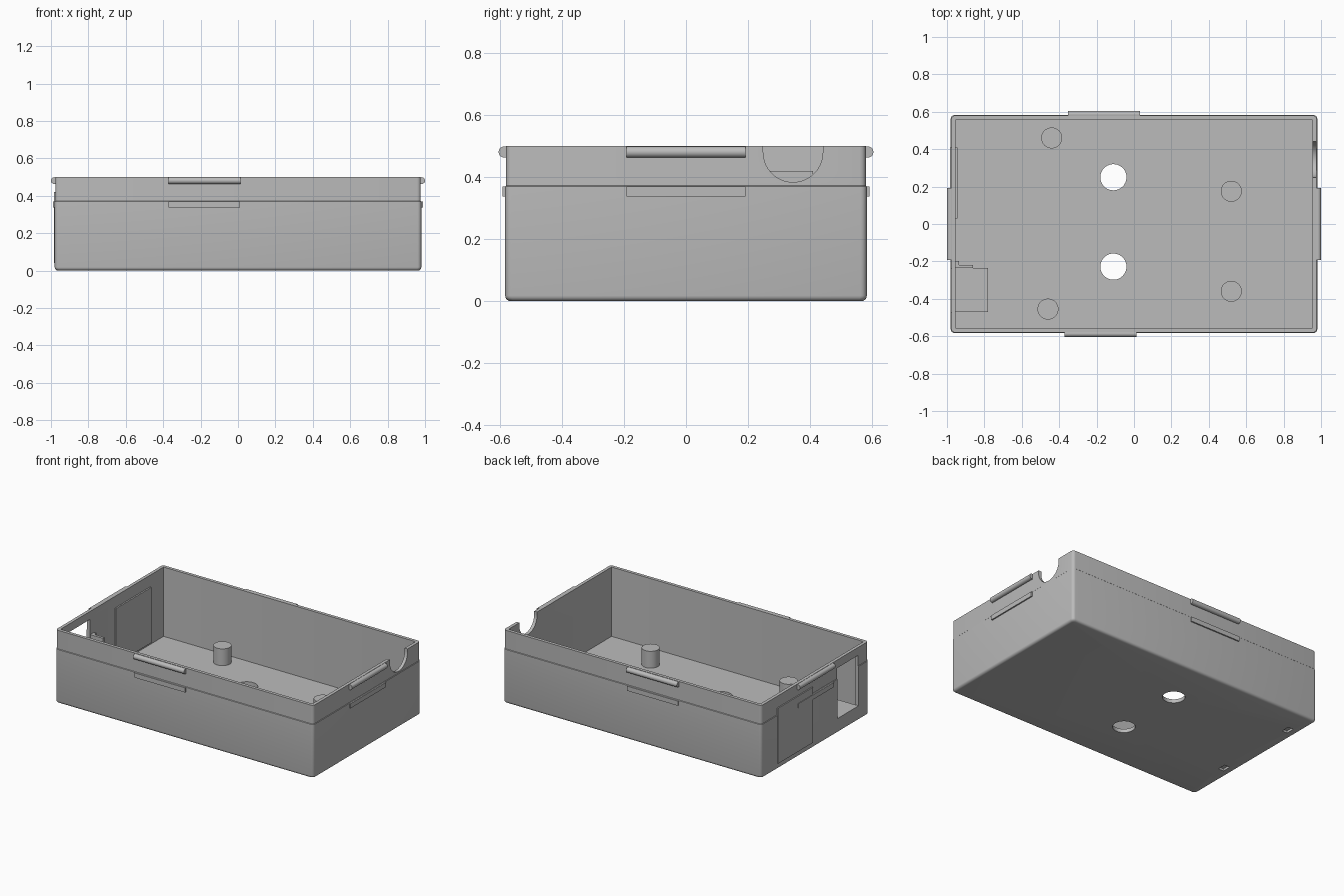
import bpy, bmesh, math
from mathutils import Matrix, Vector

old = bpy.data.objects.get("Cube")
if old:
    bpy.data.objects.remove(old, do_unlink=True)

grey = bpy.data.materials.new("plain grey plastic")
grey.use_nodes = True
COLOUR = (0.5, 0.5, 0.5, 1)
grey.diffuse_color = COLOUR
grey.node_tree.nodes["Principled BSDF"].inputs["Base Color"].default_value = COLOUR

HX, HY, TOP, WALL, FLOOR = 0.98, 0.583, 0.5, 0.025, 0.025


def make(name, bm):
    bmesh.ops.recalc_face_normals(bm, faces=bm.faces)
    mesh = bpy.data.meshes.new(name)
    bm.to_mesh(mesh)
    bm.free()
    mesh.materials.append(grey)
    obj = bpy.data.objects.new(name, mesh)
    bpy.context.collection.objects.link(obj)
    return obj


def box(name, x, y, z):
    """Block spanning the given x, y and z ranges."""
    bm = bmesh.new()
    size = [r[1] - r[0] for r in (x, y, z)]
    mid = [(r[0] + r[1]) / 2 for r in (x, y, z)]
    bmesh.ops.create_cube(bm, size=1, matrix=Matrix.Translation(mid) @ Matrix.Diagonal((*size, 1)))
    return make(name, bm)


def rod(name, centre, radius, length, axis="Z"):
    """Cylinder centred on a point along one axis."""
    turn = {"X": Matrix.Rotation(math.pi / 2, 4, "Y"),
            "Y": Matrix.Rotation(math.pi / 2, 4, "X"), "Z": Matrix()}[axis]
    bm = bmesh.new()
    bmesh.ops.create_cone(bm, cap_ends=True, segments=40, radius1=radius, radius2=radius,
                          depth=length, matrix=Matrix.Translation(centre) @ turn)
    return make(name, bm)


def smooth(obj):
    bpy.ops.object.select_all(action="DESELECT")
    obj.select_set(True)
    bpy.context.view_layer.objects.active = obj
    bpy.ops.object.shade_smooth_by_angle(angle=math.radians(35))


def ring(bm, inset, z, radius):
    """Rounded rectangle of vertices."""
    verts = []
    for quarter, (sx, sy) in enumerate([(1, 1), (-1, 1), (-1, -1), (1, -1)]):
        for step in range(5):
            a = (quarter + step / 4) * math.pi / 2
            verts.append(bm.verts.new((sx * (HX - inset - radius) + radius * math.cos(a),
                                       sy * (HY - inset - radius) + radius * math.sin(a), z)))
    return verts


# Tray shell: rounded bottom edge, slightly narrower upper rim, hollow inside
R = 0.018
levels = [(R * (1 - math.sin(t)), R * (1 - math.cos(t)), 0.02)
          for t in (i * math.pi / 8 for i in range(5))]
levels += [(0, 0.37, 0.02), (0.003, 0.373, 0.02), (0.003, TOP, 0.02),
           (WALL, TOP, 0.004), (WALL, FLOOR, 0.004)]
bm = bmesh.new()
rings = [ring(bm, *level) for level in levels]
for a, b in zip(rings, rings[1:]):
    for i in range(len(a)):
        j = (i + 1) % len(a)
        bm.faces.new((a[i], a[j], b[j], b[i]))
bm.faces.new(rings[0])
bm.faces.new(rings[-1])
tray = make("tray_shell", bm)

# Openings: floor holes, cable notch, socket window, blind slots underneath
cutters = [rod("cut_hole", (-0.11, y, 0), 0.07, 0.2) for y in (0.25, -0.228)]
cutters += [rod("cut_notch", (HX, 0.345, 0.48), 0.096, 0.2, "X"),
            box("cut_notch_top", (0.9, 1.1), (0.249, 0.441), (0.48, 0.6)),
            box("cut_window", (-1.1, -0.9), (-0.47, -0.24), (0.1, 0.445))]
cutters += [box("cut_slot", (-0.93, -0.89), (y - 0.03, y + 0.03), (-0.1, 0.015)) for y in (-0.22, 0.39)]
bpy.context.view_layer.objects.active = tray
for cutter in cutters:
    cutter.hide_render = True
    mod = tray.modifiers.new("opening", "BOOLEAN")
    mod.operation, mod.solver, mod.object = "DIFFERENCE", "EXACT", cutter
    bpy.ops.object.modifier_apply(modifier=mod.name)
for cutter in cutters:
    bpy.data.objects.remove(cutter, do_unlink=True)
smooth(tray)

# Support posts on the floor
for i, (x, y) in enumerate([(-0.44, 0.46), (-0.46, -0.455), (0.52, 0.175), (0.52, -0.36)]):
    smooth(rod(f"post_{i + 1}", (x, y, 0.08), 0.056, 0.12))

# Rounded snap bead and flat rib on every wall
for side, s, mid in (("front", -1, -0.18), ("back", 1, -0.16)):
    smooth(rod(f"{side}_snap_bead", (mid, s * (HY + 0.003), 0.481), 0.018, 0.385, "X"))
    box(f"{side}_rib", (mid - 0.192, mid + 0.192), sorted((s * (HY - 0.01), s * (HY + 0.009))), (0.338, 0.37))
for side, s in (("left", 1), ("right", -1)):
    smooth(rod(f"{side}_snap_bead", (s * (HX + 0.002), 0, 0.481), 0.018, 0.384, "Y"))
    box(f"{side}_rib", sorted((s * (HX - 0.01), s * (HX + 0.009))), (-0.192, 0.192), (0.338, 0.37))

# Thickened panel through the right wall
box("wall_panel", (-0.985, -0.945), (0.03, 0.41), (0.04, 0.42))

# Socket shelf behind the window, with its upright clip
box("socket_shelf", (-0.957, -0.78), (-0.47, -0.236), (0.02, 0.1))
box("clip_wall", (-0.957, -0.86), (-0.236, -0.218), (0.02, 0.34))
box("clip_rib", (-0.957, -0.935), (-0.218, -0.198), (0.02, 0.34))
